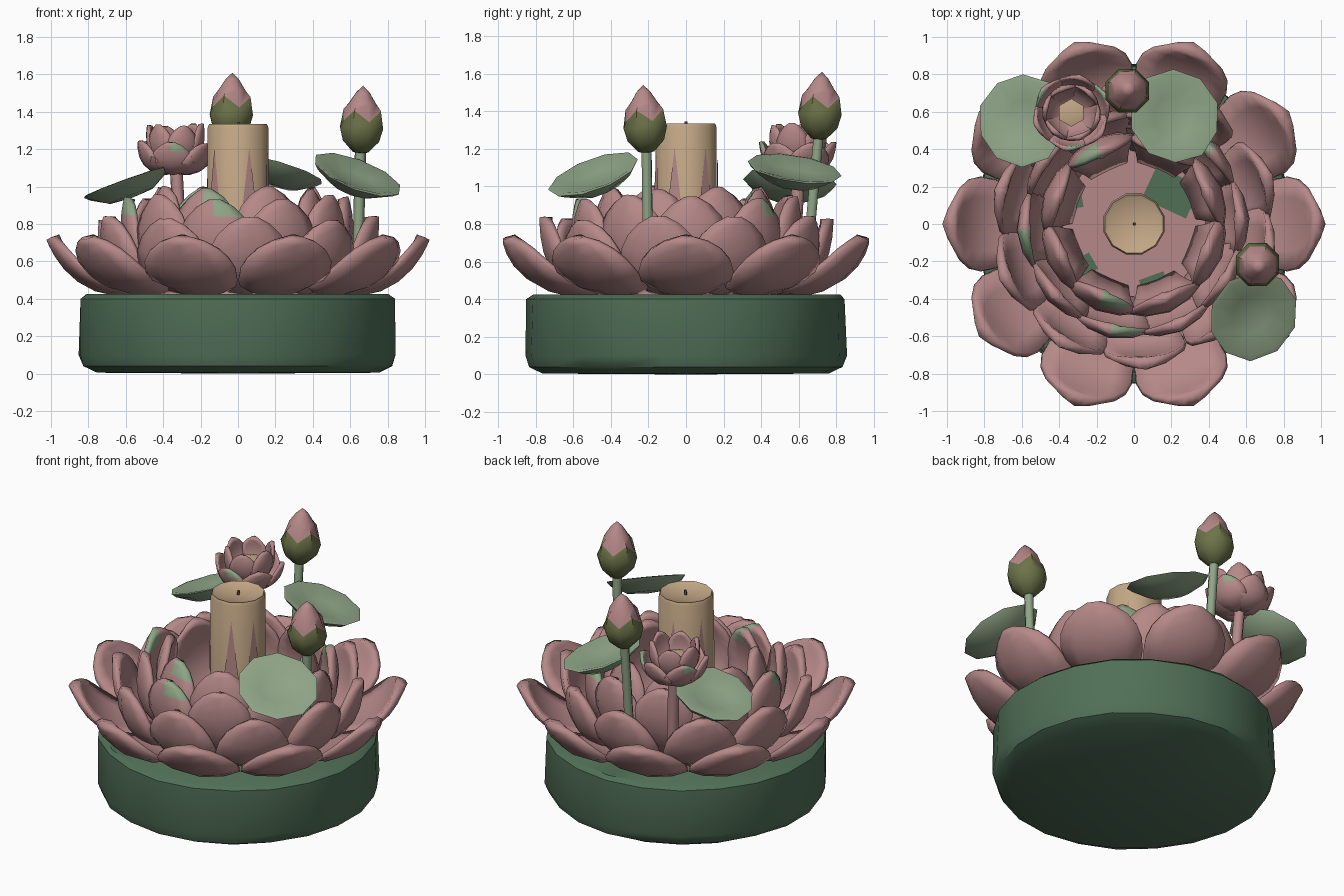
import bpy, bmesh, math, random
from mathutils import Vector, Matrix

random.seed(4)
if "Cube" in bpy.data.objects:
    bpy.data.objects.remove(bpy.data.objects["Cube"])


def material(name, rgb):
    m = bpy.data.materials.new(name)
    m.use_nodes = True
    m.diffuse_color = (*rgb, 1)
    bsdf = next(n for n in m.node_tree.nodes if n.type == 'BSDF_PRINCIPLED')
    bsdf.inputs["Base Color"].default_value = (*rgb, 1)
    bsdf.inputs["Roughness"].default_value = 0.8
    return m


PINK = material("dusty_pink", (0.47, 0.25, 0.25))
GREEN = material("deep_green", (0.08, 0.16, 0.095))
LEAF = material("leaf_green", (0.28, 0.38, 0.245))
OLIVE = material("olive_green", (0.15, 0.17, 0.065))
WAX = material("candle_wax", (0.55, 0.39, 0.24))
WICK = material("wick_brown", (0.12, 0.08, 0.05))


def finish(name, bm, mats, angle=40, fix=True):
    if fix:
        bmesh.ops.recalc_face_normals(bm, faces=bm.faces)
    me = bpy.data.meshes.new(name)
    bm.to_mesh(me)
    bm.free()
    for m in mats:
        me.materials.append(m)
    ob = bpy.data.objects.new(name, me)
    bpy.context.collection.objects.link(ob)
    bpy.ops.object.select_all(action='DESELECT')
    ob.select_set(True)
    bpy.context.view_layer.objects.active = ob
    bpy.ops.object.shade_smooth_by_angle(angle=math.radians(angle))
    return ob


def lathe(name, profile, mats, sides, loc=(0, 0, 0), normal=(0, 0, 1),
          zigzag=None, wobble=0.0, angle=40):
    """Revolve (radius, height) points; the zigzag ring splits two colours."""
    bm = bmesh.new()
    rings = []
    for i, (r, z) in enumerate(profile):
        if r == 0:
            rings.append([bm.verts.new((0, 0, z))] * sides)
            continue
        ring = []
        for k in range(sides):
            a = math.tau * (k + 0.5) / sides
            dz = (0.03 if k % 2 else -0.03) if i == zigzag else 0
            rr = r + random.uniform(-wobble, wobble)
            ring.append(bm.verts.new((rr * math.cos(a), rr * math.sin(a), z + dz)))
        rings.append(ring)
    for i in range(len(rings) - 1):
        for k in range(sides):
            n = (k + 1) % sides
            quad = [rings[i][k], rings[i][n], rings[i + 1][n], rings[i + 1][k]]
            f = bm.faces.new(list(dict.fromkeys(quad)))
            f.material_index = int(zigzag is not None and i >= zigzag)
    turn = Vector((0, 0, 1)).rotation_difference(Vector(normal)).to_matrix().to_4x4()
    bm.transform(Matrix.Translation(loc) @ turn)
    return finish(name, bm, mats, angle)


# Petal outline as (position along, width), with a rounded tip
OUTLINE = ((0, 0.55), (0.2, 0.76), (0.4, 0.94), (0.57, 1), (0.73, 0.94), (0.86, 0.76),
           (0.95, 0.48), (1, 0.16))
ACROSS = (-1, -0.6, 0, 0.6, 1)


def petal_ring(name, count, start, path, half, cup, thick, centre=(0, 0, 0),
               jitter=0.0, tip_every=0):
    """A ring of cupped, pillowy petals along a curved (radius, height) path."""
    bm = bmesh.new()
    p0, p1, p2 = (Vector(p) for p in path)
    for k in range(count):
        a = math.radians(start + 360 * k / count + random.uniform(-3, 3) * (jitter > 0))
        out, side = Vector((math.cos(a), math.sin(a), 0)), Vector((-math.sin(a), math.cos(a), 0))
        tip = p2 + Vector((random.uniform(-jitter, jitter), random.uniform(-jitter, jitter)))
        rows = []
        for u, w in OUTLINE:
            c = p0 * (1 - u) ** 2 + p1 * 2 * u * (1 - u) + tip * u * u
            d = ((p1 - p0) * (1 - u) + (tip - p1) * u).normalized()
            row = []
            for v in ACROSS:
                q = c + Vector((-d.y, d.x)) * cup * half * w * v * v
                row.append(bm.verts.new(Vector(centre) + out * q.x
                                        + side * half * w * v + Vector((0, 0, q.y))))
            rows.append(row)
        for i in range(len(rows) - 1):
            for j in range(4):
                f = bm.faces.new((rows[i][j], rows[i][j + 1], rows[i + 1][j + 1], rows[i + 1][j]))
                if tip_every and k % tip_every == 0 and i >= len(rows) - 3 and j > 1:
                    f.material_index = 1
    ob = finish(name, bm, [PINK, LEAF], 50, fix=False)
    # Thick in the middle, thin along the rim
    group = ob.vertex_groups.new(name="fullness")
    for n, v in enumerate(ACROSS):
        group.add(list(range(n, len(ob.data.vertices), len(ACROSS))), 1 - 0.6 * v * v, 'REPLACE')
    mod = ob.modifiers.new("thickness", 'SOLIDIFY')
    mod.thickness, mod.offset, mod.vertex_group = thick, 0, group.name


def stem(name, points, radius, mat=LEAF):
    cu = bpy.data.curves.new(name, 'CURVE')
    cu.dimensions = '3D'
    cu.bevel_depth, cu.bevel_resolution, cu.use_fill_caps = radius, 1, True
    sp = cu.splines.new('POLY')
    sp.points.add(len(points) - 1)
    for p, co in zip(sp.points, points):
        p.co = (*co, 1)
    cu.materials.append(mat)
    ob = bpy.data.objects.new(name, cu)
    bpy.context.collection.objects.link(ob)


# Round base and the floor inside the flower
lathe("base", [(0, 0), (0.76, 0.005), (0.83, 0.04), (0.855, 0.1), (0.845, 0.4),
               (0.815, 0.425), (0, 0.425)], [GREEN], 22, wobble=0.006)
lathe("flower_floor", [(0, 0.41), (0.56, 0.41), (0.5, 0.46), (0, 0.46)], [PINK], 16)

# Green patches showing on the floor
for x, y, sx, sy, turn in ((0.2, 0.17, 0.26, 0.19, -25), (-0.26, -0.22, 0.1, 0.1, 30),
                           (0.1, -0.3, 0.14, 0.05, 20), (-0.31, 0.12, 0.07, 0.07, 10)):
    bm = bmesh.new()
    bmesh.ops.create_cube(bm, size=1)
    bm.transform(Matrix.Translation((x, y, 0.462))
                 @ Matrix.Rotation(math.radians(turn), 4, 'Z') @ Matrix.Diagonal((sx, sy, 0.008, 1)))
    finish("floor_patch", bm, [GREEN])

# Main flower, from the outside in
petal_ring("outer_petals", 10, 0, ((0.5, 0.45), (0.86, 0.41), (0.99, 0.73)), 0.25, 0.17, 0.075)
petal_ring("second_petals", 10, -86, ((0.46, 0.44), (0.75, 0.46), (0.745, 0.83)), 0.22, 0.22, 0.07,
           jitter=0.012)
petal_ring("third_petals", 10, -104, ((0.4, 0.44), (0.66, 0.6), (0.57, 0.94)), 0.205, 0.26, 0.06,
           jitter=0.015, tip_every=4)
petal_ring("inner_petals", 8, -112, ((0.34, 0.44), (0.57, 0.66), (0.42, 0.98)), 0.2, 0.26, 0.06,
           jitter=0.015, tip_every=5)

# Candle with painted spikes and a wick
lathe("candle", [(0, 0.44), (0.168, 0.44), (0.168, 1.315), (0.16, 1.335), (0.145, 1.325), (0, 1.315)],
      [WAX], 12, angle=35)
bm = bmesh.new()
for angle in (-138, -69, -21, 38, 98, 158):
    tri = [bm.verts.new((0.169, y, z)) for y, z in ((-0.048, 0.82), (0.048, 0.82), (0, 1.21))]
    bm.faces.new(tri)
    bmesh.ops.rotate(bm, verts=tri, cent=(0, 0, 0), matrix=Matrix.Rotation(math.radians(angle), 3, 'Z'))
finish("candle_spikes", bm, [PINK], fix=False)
stem("wick", [(0, 0, 1.3), (0.005, 0, 1.345)], 0.008, WICK)

# Lily pads: shallow tilted bowls
PAD = [(0, -0.085), (0.13, -0.075), (0.225, -0.02), (0.25, 0.005), (0.23, 0.008),
       (0.11, -0.025), (0, -0.035)]
for name, loc, normal in (("left_front_pad", (0.635, -0.49, 1.06), (0.38, -0.36, 1)),
                          ("right_back_pad", (-0.595, 0.555, 1.02), (-0.36, 0.06, 1)),
                          ("left_back_pad", (0.215, 0.575, 1.09), (0.3, 0.16, 1))):
    lathe(name, PAD, [LEAF], 10, loc, normal, wobble=0.006)

# Buds: olive sepals ending in a zigzag, pink tip above
BUD = [(0, 0), (0.045, 0.01), (0.105, 0.07), (0.125, 0.14), (0.108, 0.205), (0.078, 0.27),
       (0.038, 0.33), (0, 0.365)]
for name, loc, normal, foot in (
        ("left_bud", (0.655, -0.21, 1.175), (0.04, -0.05, 1), (0.64, -0.2, 0.55)),
        ("back_bud", (-0.04, 0.705, 1.245), (0.03, 0.05, 1), (-0.04, 0.64, 0.55))):
    lathe(name, BUD, [OLIVE, PINK], 8, loc, normal, zigzag=4, angle=50)
    stem(name + "_stem", [(loc[0], loc[1], loc[2] + 0.03), foot], 0.03)

# Small raised flower at the back
SMALL = (-0.335, 0.595, 0)
petal_ring("small_outer_petals", 6, 20, ((0.02, 1.08), (0.18, 1.05), (0.2, 1.24)), 0.115, 0.25, 0.03,
           SMALL, jitter=0.01, tip_every=2)
petal_ring("small_inner_petals", 6, 50, ((0.02, 1.09), (0.17, 1.15), (0.135, 1.33)), 0.09, 0.28, 0.03,
           SMALL, jitter=0.01)
lathe("small_flower_core", [(0, 1.07), (0.05, 1.09), (0.075, 1.24), (0, 1.26)], [WAX], 6, SMALL)
stem("small_flower_stem", [(-0.33, 0.6, 1.09), (-0.3, 0.57, 0.55)], 0.035, PINK)
